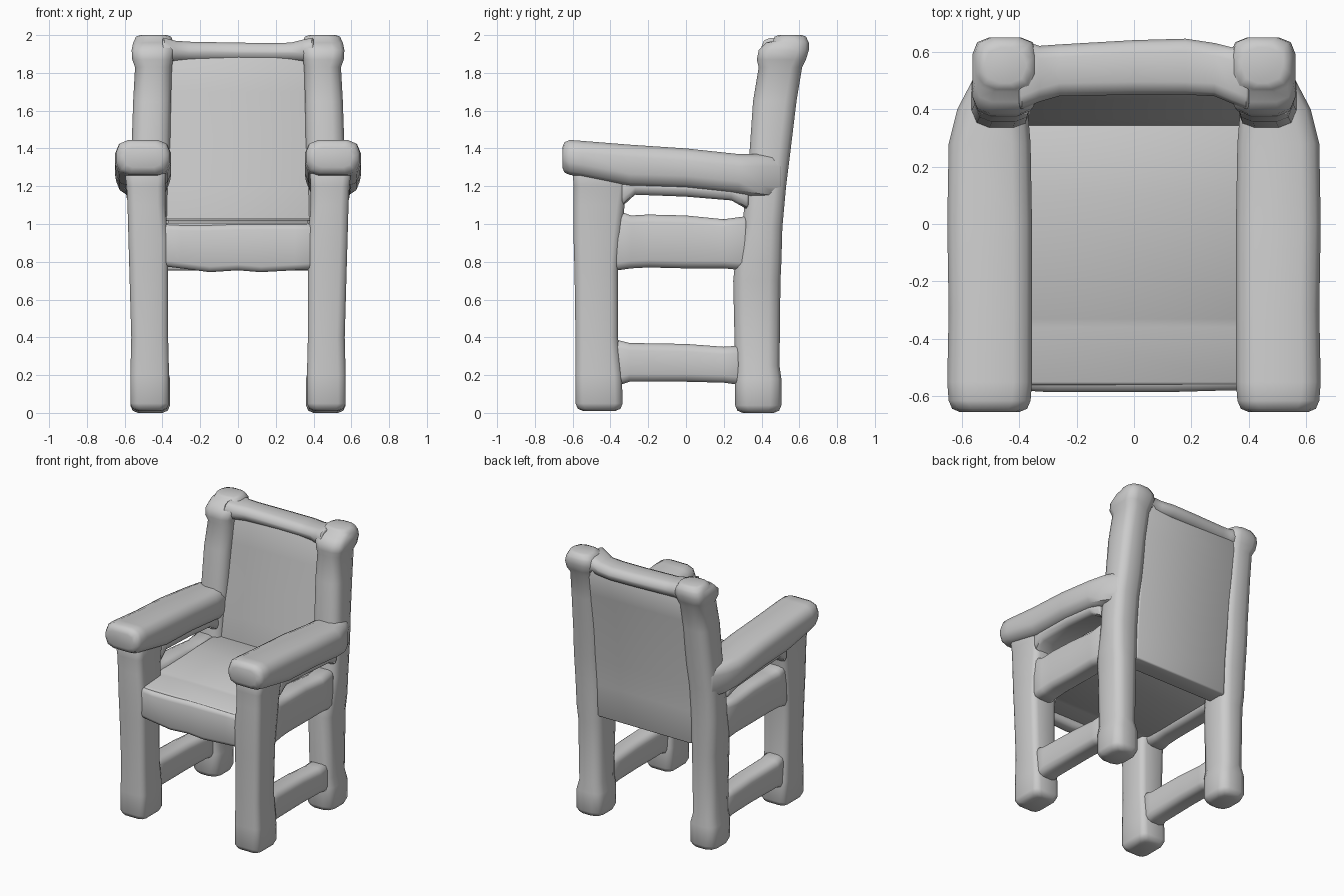
import bpy, bmesh


def outline(a0, a1, b0, b1, c):
    """Rounded rectangle, three points per corner."""
    c = min(c, (a1 - a0) * 0.45, (b1 - b0) * 0.45)
    k = 0.29 * c
    return [(a0 + c, b0), (a1 - c, b0), (a1 - k, b0 + k), (a1, b0 + c),
            (a1, b1 - c), (a1 - k, b1 - k), (a1 - c, b1), (a0 + c, b1),
            (a0 + k, b1 - k), (a0, b1 - c), (a0, b0 + c), (a0 + k, b0 + k)]


def beam(name, axis, stations, corner=0.04, ends=(0.01, 0.01), mirror=False):
    """Loft (t, a0, a1, b0, b1) stations along an axis, with rounded ends.
    a, b are x,y for axis Z; x,z for axis Y; y,z for axis X."""
    def grow(s, dt, inset):
        t, a0, a1, b0, b1 = s
        return (t + dt, a0 + inset, a1 - inset, b0 + inset, b1 - inset)

    first, last = stations[0], stations[-1]
    e, f = ends
    rings = [grow(first, 0, e), grow(first, e * 0.3, e * 0.3), grow(first, e, 0)]
    rings += stations[1:-1]
    rings += [grow(last, -f, 0), grow(last, -f * 0.3, f * 0.3), grow(last, 0, f)]

    bm = bmesh.new()
    loops = []
    for t, a0, a1, b0, b1 in rings:
        loop = []
        for a, b in outline(a0, a1, b0, b1, corner):
            co = {'X': (t, a, b), 'Y': (a, t, b), 'Z': (a, b, t)}[axis]
            loop.append(bm.verts.new(co))
        loops.append(loop)
    for lo, hi in zip(loops, loops[1:]):
        for i in range(len(lo)):
            j = (i + 1) % len(lo)
            bm.faces.new((lo[i], lo[j], hi[j], hi[i]))
    bm.faces.new(loops[0][::-1])
    bm.faces.new(loops[-1])
    bmesh.ops.recalc_face_normals(bm, faces=bm.faces[:])
    mesh = bpy.data.meshes.new(name)
    bm.to_mesh(mesh)
    bm.free()
    obj = bpy.data.objects.new(name, mesh)
    bpy.context.collection.objects.link(obj)
    if mirror:
        obj.modifiers.new("mirror", 'MIRROR').use_axis[0] = True
    bpy.ops.object.select_all(action='DESELECT')
    obj.select_set(True)
    bpy.context.view_layer.objects.active = obj
    bpy.ops.object.shade_smooth_by_angle(angle=0.8)
    return obj


# Front legs, rising into the armrests
beam("front_leg", 'Z', [
    (0.01, -0.57, -0.365, -0.585, -0.335), (0.20, -0.57, -0.365, -0.585, -0.34),
    (0.40, -0.565, -0.37, -0.585, -0.36), (0.75, -0.575, -0.37, -0.59, -0.36),
    (0.92, -0.58, -0.37, -0.595, -0.345), (1.10, -0.585, -0.385, -0.595, -0.325),
    (1.20, -0.59, -0.385, -0.595, -0.31), (1.29, -0.60, -0.38, -0.60, -0.31)],
    ends=(0.04, 0.01), mirror=True)

# Back legs, leaning back above the seat and ending in rounded knobs
beam("back_post", 'Z', [
    (0.0, -0.57, -0.36, 0.26, 0.505), (0.18, -0.57, -0.36, 0.26, 0.505),
    (0.25, -0.555, -0.375, 0.26, 0.495), (0.70, -0.56, -0.37, 0.25, 0.50),
    (0.80, -0.57, -0.37, 0.26, 0.505), (0.98, -0.575, -0.37, 0.30, 0.51),
    (1.20, -0.575, -0.37, 0.315, 0.53), (1.36, -0.565, -0.36, 0.335, 0.55),
    (1.65, -0.555, -0.355, 0.355, 0.585), (1.83, -0.545, -0.35, 0.385, 0.615),
    (1.87, -0.56, -0.345, 0.375, 0.635), (1.92, -0.563, -0.335, 0.385, 0.65),
    (1.96, -0.555, -0.34, 0.425, 0.65), (2.0, -0.55, -0.345, 0.46, 0.645)],
    corner=0.06, ends=(0.04, 0.03), mirror=True)

# Armrests: wide sloping top with a narrower brace underneath
beam("armrest", 'Y', [
    (-0.655, -0.645, -0.36, 1.26, 1.445), (-0.55, -0.65, -0.355, 1.25, 1.44),
    (-0.30, -0.645, -0.355, 1.20, 1.42), (0.0, -0.65, -0.355, 1.19, 1.40),
    (0.28, -0.645, -0.36, 1.16, 1.37), (0.40, -0.615, -0.37, 1.14, 1.37),
    (0.505, -0.565, -0.40, 1.13, 1.37)],
    corner=0.065, ends=(0.04, 0.01), mirror=True)
beam("armrest_brace", 'Y', [
    (-0.34, -0.59, -0.385, 1.10, 1.26), (-0.27, -0.595, -0.385, 1.155, 1.24),
    (0.0, -0.60, -0.385, 1.145, 1.23), (0.24, -0.595, -0.385, 1.125, 1.21),
    (0.33, -0.58, -0.385, 1.08, 1.19)], mirror=True)

# Side rails of the seat
beam("seat_side_rail", 'Y', [
    (-0.37, -0.57, -0.41, 0.755, 1.07), (-0.29, -0.565, -0.41, 0.765, 1.045),
    (-0.20, -0.565, -0.41, 0.77, 1.05), (0.0, -0.56, -0.41, 0.765, 1.045),
    (0.20, -0.56, -0.41, 0.765, 1.025), (0.32, -0.56, -0.41, 0.755, 1.04)],
    mirror=True)

# Low stretchers between front and back legs
beam("stretcher", 'Y', [
    (-0.37, -0.545, -0.395, 0.145, 0.385), (-0.30, -0.545, -0.395, 0.165, 0.37),
    (0.0, -0.54, -0.395, 0.165, 0.365), (0.20, -0.54, -0.395, 0.16, 0.35),
    (0.28, -0.54, -0.395, 0.15, 0.355)], mirror=True)

# Seat slab, slightly recessed below, and its front rail
beam("seat", 'Y', [
    (-0.56, -0.38, 0.38, 0.80, 1.005), (-0.36, -0.38, 0.38, 0.80, 1.018),
    (-0.33, -0.43, 0.43, 0.80, 1.02), (0.10, -0.43, 0.43, 0.80, 1.025),
    (0.37, -0.43, 0.43, 0.80, 1.03)], corner=0.01)
beam("seat_front_rail", 'X', [
    (-0.39, -0.58, -0.49, 0.775, 1.0), (-0.30, -0.585, -0.49, 0.765, 0.995),
    (-0.15, -0.585, -0.49, 0.745, 0.995), (0.0, -0.585, -0.49, 0.755, 1.0),
    (0.12, -0.585, -0.49, 0.745, 1.0), (0.30, -0.58, -0.49, 0.755, 1.0),
    (0.39, -0.58, -0.49, 0.76, 1.0)], corner=0.03)

# Backrest panel between the posts, and its top rail
beam("backrest_panel", 'Z', [
    (0.755, -0.39, 0.39, 0.345, 0.485), (1.0, -0.39, 0.39, 0.338, 0.495),
    (1.20, -0.39, 0.39, 0.365, 0.515), (1.45, -0.39, 0.39, 0.40, 0.545),
    (1.70, -0.39, 0.39, 0.435, 0.58), (1.90, -0.39, 0.39, 0.46, 0.61)],
    corner=0.02)
beam("backrest_top_rail", 'X', [
    (-0.40, 0.40, 0.64, 1.86, 1.985), (-0.33, 0.425, 0.62, 1.86, 1.97),
    (-0.26, 0.445, 0.625, 1.86, 1.965), (0.0, 0.45, 0.64, 1.86, 1.96),
    (0.18, 0.45, 0.645, 1.86, 1.958), (0.28, 0.445, 0.63, 1.86, 1.96),
    (0.34, 0.42, 0.615, 1.86, 1.975), (0.40, 0.40, 0.64, 1.86, 1.985)],
    corner=0.045)
